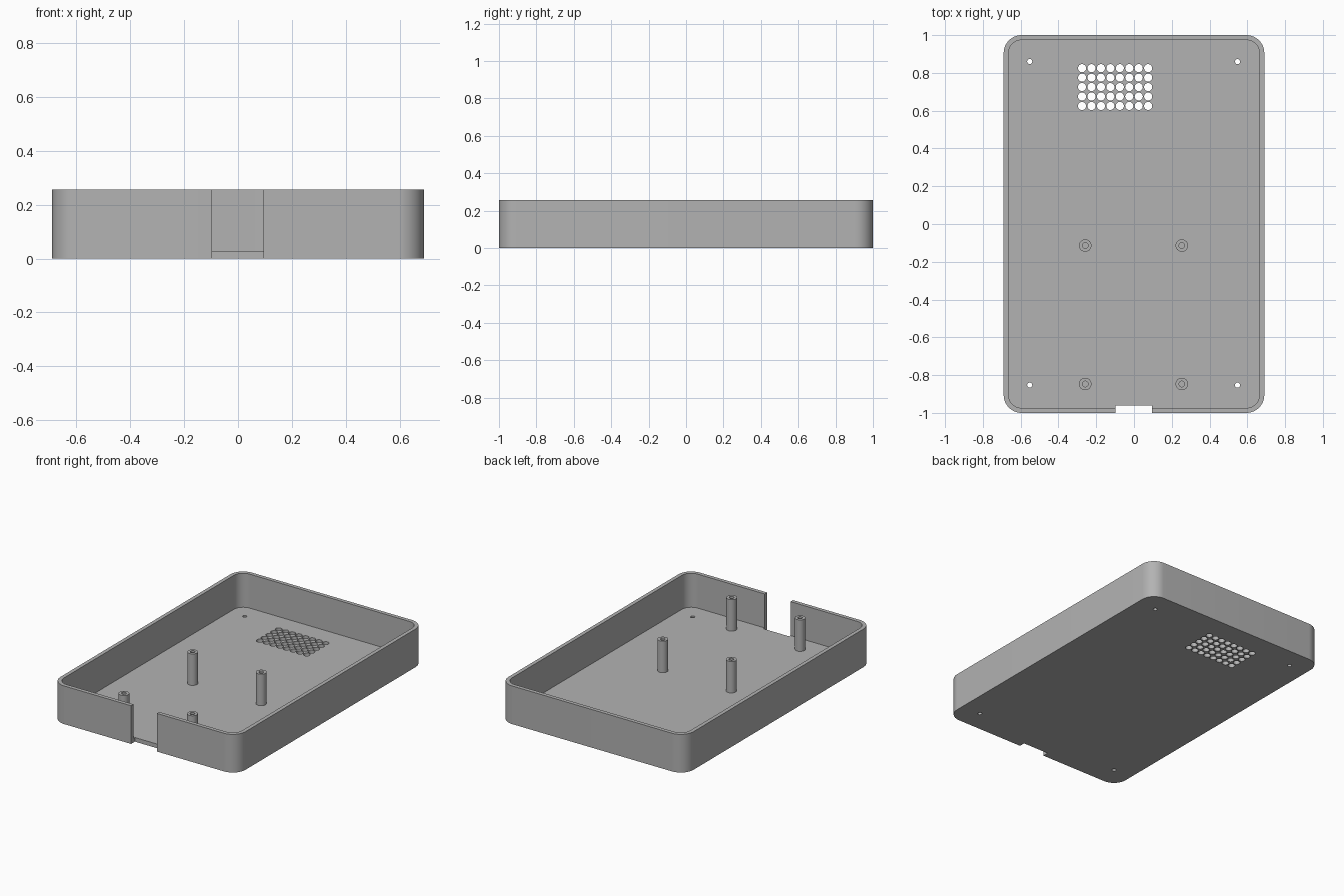
import bpy
import bmesh
from math import cos, sin, pi, radians

WIDTH, LENGTH, HEIGHT = 1.38, 2.0, 0.257
WALL, FLOOR, CORNER = 0.026, 0.028, 0.095
POST_TOP = 0.24

cube = bpy.data.objects.get("Cube")
if cube:
    bpy.data.objects.remove(cube, do_unlink=True)

grey = bpy.data.materials.new("grey plastic")
grey.use_nodes = True
grey.diffuse_color = (0.45, 0.45, 0.45, 1)
grey.node_tree.nodes["Principled BSDF"].inputs["Base Color"].default_value = (0.45, 0.45, 0.45, 1)


def circle(x, y, r, n=32):
    return [(x + r * cos(2 * pi * i / n), y + r * sin(2 * pi * i / n)) for i in range(n)]


def rounded_rect(w, l, r, steps=12):
    points = []
    for k, (sx, sy) in enumerate([(1, 1), (-1, 1), (-1, -1), (1, -1)]):
        for i in range(steps + 1):
            a = (k + i / steps) * pi / 2
            points.append((sx * (w / 2 - r) + r * cos(a), sy * (l / 2 - r) + r * sin(a)))
    return points


def prisms(name, outlines, z0, z1):
    """One object made of upright closed prisms, one per outline."""
    bm = bmesh.new()
    for outline in outlines:
        low = [bm.verts.new((x, y, z0)) for x, y in outline]
        high = [bm.verts.new((x, y, z1)) for x, y in outline]
        bm.faces.new(low[::-1])
        bm.faces.new(high)
        for i in range(len(low)):
            j = (i + 1) % len(low)
            bm.faces.new((low[i], low[j], high[j], high[i]))
    return finish(name, bm)


def finish(name, bm):
    mesh = bpy.data.meshes.new(name)
    bm.to_mesh(mesh)
    bm.free()
    mesh.materials.append(grey)
    obj = bpy.data.objects.new(name, mesh)
    bpy.context.collection.objects.link(obj)
    return obj


def select_only(obj):
    bpy.ops.object.select_all(action="DESELECT")
    obj.select_set(True)
    bpy.context.view_layer.objects.active = obj


def cut(target, cutter):
    cutter.hide_render = True
    mod = target.modifiers.new("cut", "BOOLEAN")
    mod.operation, mod.solver, mod.object = "DIFFERENCE", "EXACT", cutter
    select_only(target)
    bpy.ops.object.modifier_apply(modifier=mod.name)
    bpy.data.objects.remove(cutter, do_unlink=True)


def smooth(obj):
    select_only(obj)
    bpy.ops.object.shade_smooth_by_angle(angle=radians(30))


# Open tray with rounded corners
tray = prisms("tray", [rounded_rect(WIDTH, LENGTH, CORNER)], 0, HEIGHT)
cavity = rounded_rect(WIDTH - 2 * WALL, LENGTH - 2 * WALL, CORNER - WALL)
cut(tray, prisms("cavity_cutter", [cavity], FLOOR, HEIGHT + 0.1))

# Cable notch through the front wall and floor edge
notch = [(-0.097, -1.1), (0.095, -1.1), (0.095, -0.96), (-0.097, -0.96)]
cut(tray, prisms("notch_cutter", [notch], -0.1, HEIGHT + 0.1))

# Speaker grille and corner screw holes through the floor
holes = [circle(-0.275 + 0.05 * i, 0.625 + 0.05 * j, 0.0215, 24)
         for i in range(8) for j in range(5)]
holes += [circle(x, y, 0.0135, 24) for x in (-0.552, 0.548) for y in (-0.853, 0.86)]
cut(tray, prisms("hole_cutter", holes, -0.1, 0.1))
smooth(tray)

# Hollow mounting posts
for row, y in (("front", -0.847), ("back", -0.114)):
    for side, x in (("right", -0.258), ("left", 0.253)):
        bm = bmesh.new()
        section = [(0.033, FLOOR), (0.033, POST_TOP), (0.015, POST_TOP), (0.015, FLOOR)]
        rings = [[bm.verts.new((px, py, z)) for px, py in circle(x, y, r)] for r, z in section]
        for a, b in zip(rings, rings[1:]):
            for i in range(len(a)):
                j = (i + 1) % len(a)
                bm.faces.new((a[i], a[j], b[j], b[i]))
        smooth(finish(f"{row}_{side}_post", bm))
